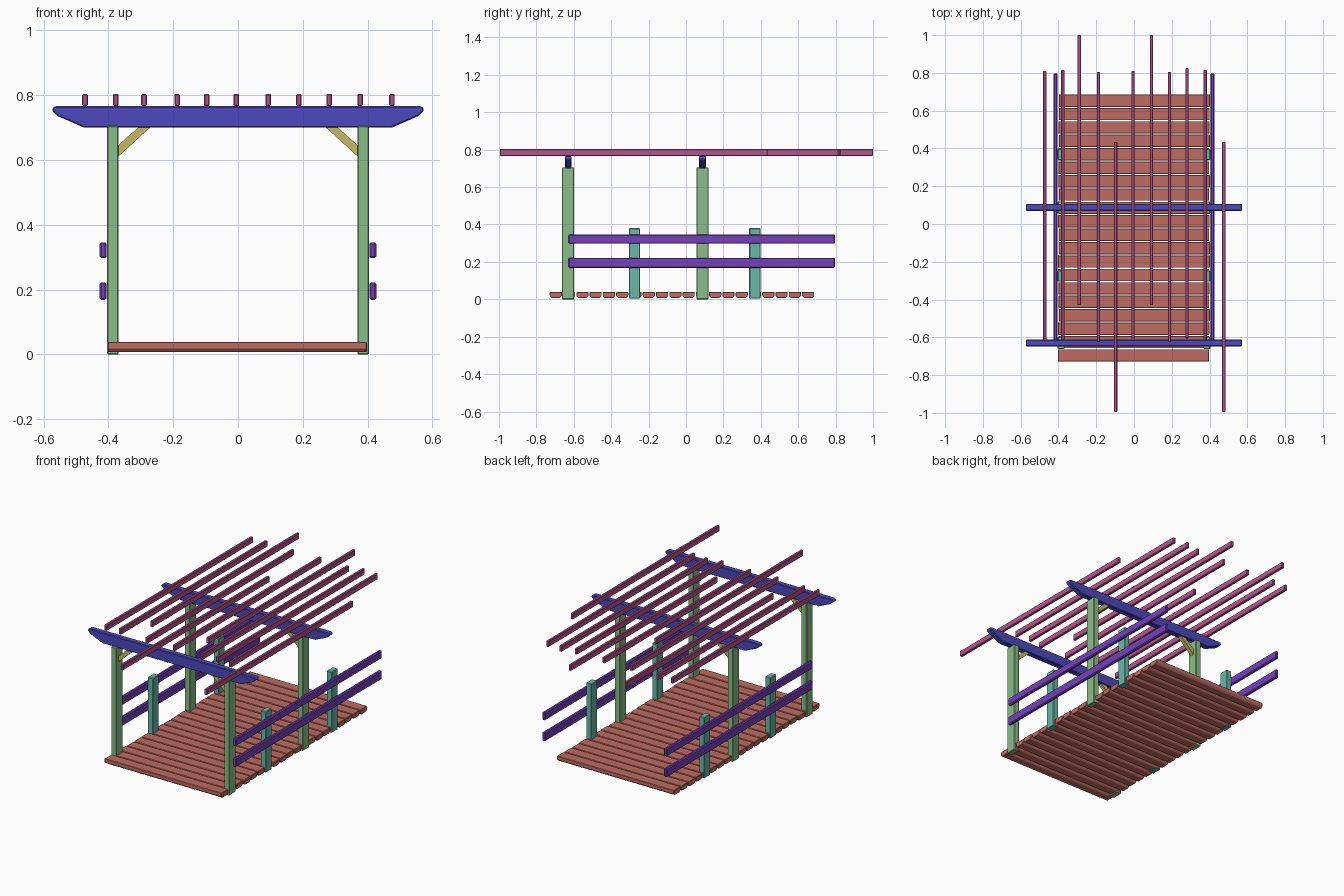
import bpy, bmesh, math, random
from mathutils import Vector

random.seed(4)
cube = bpy.data.objects.get("Cube")
if cube:
    bpy.data.objects.remove(cube, do_unlink=True)


def material(name, rgb):
    """Make a flat material from 0-255 display values."""
    col = [((c / 255 + 0.055) / 1.055) ** 2.4 for c in rgb] + [1]
    m = bpy.data.materials.new(name)
    m.use_nodes = True
    m.diffuse_color = col
    m.node_tree.nodes["Principled BSDF"].inputs["Base Color"].default_value = col
    return m


plank_red = material("plank red", (190, 108, 98))
post_green = material("post green", (139, 190, 135))
post_teal = material("short post teal", (104, 184, 168))
beam_blue = material("beam blue", (76, 72, 190))
rail_purple = material("rail purple", (118, 64, 188))
rafter_pink = material("rafter pink", (182, 84, 140))
brace_yellow = material("brace yellow", (196, 186, 100))


def prism(name, outline, axis, start, end, mat, bevel=0.0):
    """Extrude an outline along x or y; outline pairs are (other axis, z)."""
    def place(p, d):
        return (d, p[0], p[1]) if axis == "x" else (p[0], d, p[1])
    bm = bmesh.new()
    rings = [[bm.verts.new(place(p, d)) for p in outline] for d in (start, end)]
    n = len(outline)
    bm.faces.new(rings[0])
    bm.faces.new(rings[1][::-1])
    for i in range(n):
        j = (i + 1) % n
        bm.faces.new((rings[0][j], rings[0][i], rings[1][i], rings[1][j]))
    bmesh.ops.recalc_face_normals(bm, faces=bm.faces)
    mesh = bpy.data.meshes.new(name)
    bm.to_mesh(mesh)
    bm.free()
    mesh.materials.append(mat)
    obj = bpy.data.objects.new(name, mesh)
    bpy.context.collection.objects.link(obj)
    if bevel:
        mod = obj.modifiers.new("worn edges", "BEVEL")
        mod.width = bevel
        mod.segments = 1
    return obj


def box(name, x, y, z, mat, bevel=0.003):
    """Box from (low, high) ranges."""
    outline = [(x[0], z[0]), (x[1], z[0]), (x[1], z[1]), (x[0], z[1])]
    return prism(name, outline, "y", y[0], y[1], mat, bevel)


def around(centre, width):
    return centre - width / 2, centre + width / 2


# Deck planks, with chamfered undersides
PLANKS, PITCH = 20, 0.071
for i in range(PLANKS):
    y0, y1 = around(-0.696 + i * PITCH, 0.065)
    outline = [(y0, 0.018), (y0 + 0.01, 0.007), (y1 - 0.01, 0.007), (y1, 0.018),
               (y1, 0.039), (y0, 0.039)]
    prism(f"deck_plank_{i + 1}", outline, "x", -0.4 + random.uniform(-0.003, 0.003),
          0.4 + random.uniform(-0.003, 0.003), plank_red, 0.002)

FRAMES = {"front": -0.63, "back": 0.088}
SHORT_POSTS = {"front": -0.275, "back": 0.368}
RAILS = {"lower": (0.168, 0.222), "upper": (0.297, 0.346)}

for side, s in (("left", 1), ("right", -1)):
    # Tall corner posts and their diagonal braces
    for row, y in FRAMES.items():
        box(f"post_{row}_{side}", around(s * 0.386, 0.036), around(y, 0.064),
            (0, 0.705), post_green)
        brace = [(s * 0.37, 0.61), (s * 0.37, 0.645), (s * 0.305, 0.703), (s * 0.268, 0.703)]
        prism(f"brace_{row}_{side}", brace, "y", *around(y, 0.024), brace_yellow)
    # Short railing posts
    for row, y in SHORT_POSTS.items():
        box(f"railing_post_{row}_{side}", around(s * 0.386, 0.036), around(y, 0.06),
            (0.005, 0.38), post_teal)
    # Side rails
    for level, z in RAILS.items():
        box(f"{level}_rail_{side}", around(s * 0.416, 0.021), (-0.628, 0.797), z,
            rail_purple, 0.005)

# Cross beams with sloped end cuts
half = [(0.475, 0.7), (0.555, 0.735), (0.573, 0.75), (0.573, 0.76), (0.565, 0.766)]
beam_outline = half + [(-x, z) for x, z in reversed(half)]
for row, y in FRAMES.items():
    prism(f"{row}_beam", beam_outline, "y", *around(y, 0.036), beam_blue, 0.004)

# Rafters: x position and front end, all of nearly equal length
rafters = [(-0.472, -0.62), (-0.377, -0.615), (-0.29, -0.43), (-0.188, -0.625),
           (-0.097, -0.995), (-0.005, -0.62), (0.093, -0.43), (0.188, -0.625),
           (0.281, -0.605), (0.377, -0.615), (0.475, -0.995)]
for i, (x, y) in enumerate(rafters):
    box(f"rafter_{i + 1}", around(x, 0.017), (y, y + 1.43), (0.767, 0.804),
        rafter_pink, 0.003)
